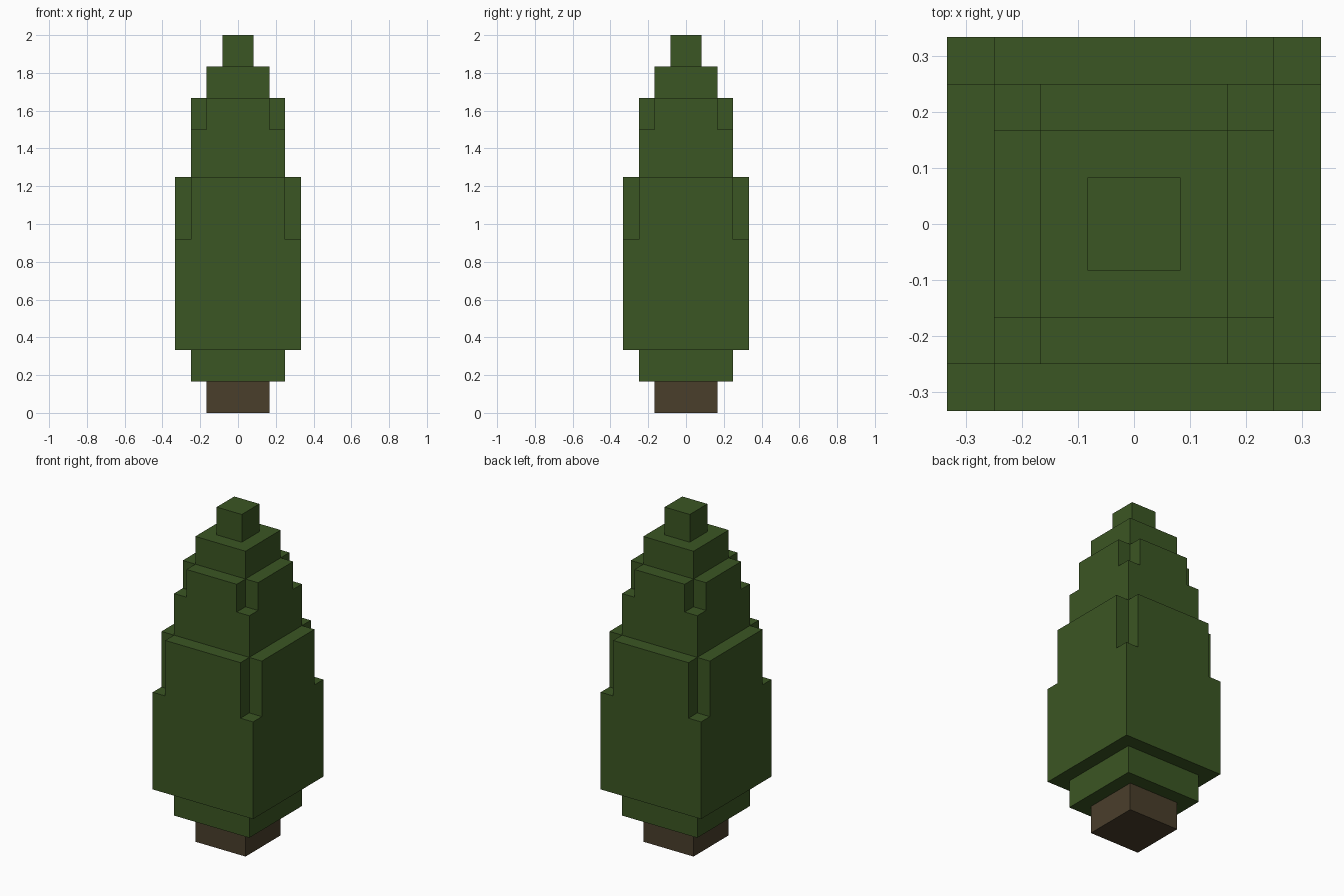
import bpy, bmesh

if "Cube" in bpy.data.objects:
    bpy.data.objects.remove(bpy.data.objects["Cube"])

U = 1 / 12  # block size


def material(name, rgb):
    mat = bpy.data.materials.new(name)
    mat.diffuse_color = (*rgb, 1)
    mat.use_nodes = True
    mat.node_tree.nodes["Principled BSDF"].inputs["Base Color"].default_value = mat.diffuse_color
    return mat


def ring(bm, half, z, notched):
    """Square outline, three points per corner; the corner can be notched in by one block."""
    h, i = half * U, (half - 1) * U
    c = i if notched else h
    corner = [(h, i), (c, c), (i, h)]
    points = []
    for _ in range(4):
        points += corner
        corner = [(-y, x) for x, y in corner]
    return [bm.verts.new((x, y, z * U)) for x, y in points]


def loft(name, levels, mat, cap_bottom=False, cap_top=False):
    """Join stacked outlines (half width, height, notched) into one shell."""
    bm = bmesh.new()
    rings = [ring(bm, *level) for level in levels]
    for low, high in zip(rings, rings[1:]):
        for k in range(12):
            n = (k + 1) % 12
            bm.faces.new((low[k], low[n], high[n], high[k]))
    if cap_bottom:
        bm.faces.new(rings[0][::-1])
    if cap_top:
        bm.faces.new(rings[-1])
    bmesh.ops.remove_doubles(bm, verts=bm.verts[:], dist=1e-4)
    mesh = bpy.data.meshes.new(name)
    bm.to_mesh(mesh)
    bm.free()
    mesh.materials.append(mat)
    obj = bpy.data.objects.new(name, mesh)
    bpy.context.collection.objects.link(obj)
    return obj


bark = material("bark brown", (0.0685, 0.0482, 0.0242))
leaf = material("leaf green", (0.0437, 0.0931, 0.0168))

# Trunk stub
loft("trunk", [(2, 0, False), (2, 2, False)], bark, cap_bottom=True)

# Foliage tiers, from the underside up to the tip
loft("foliage", [
    (2, 2, False), (3, 2, False), (3, 4, False),    # skirt
    (4, 4, False), (4, 11, False),                  # wide tier
    (4, 11, True), (4, 15, True),                   # its notched corners
    (3, 15, False), (3, 18, False),                 # middle tier
    (3, 18, True), (3, 20, True),                   # its notched corners
    (2, 20, False), (2, 22, False),                 # upper tier
    (1, 22, False), (1, 24, False),                 # tip
], leaf, cap_top=True)
